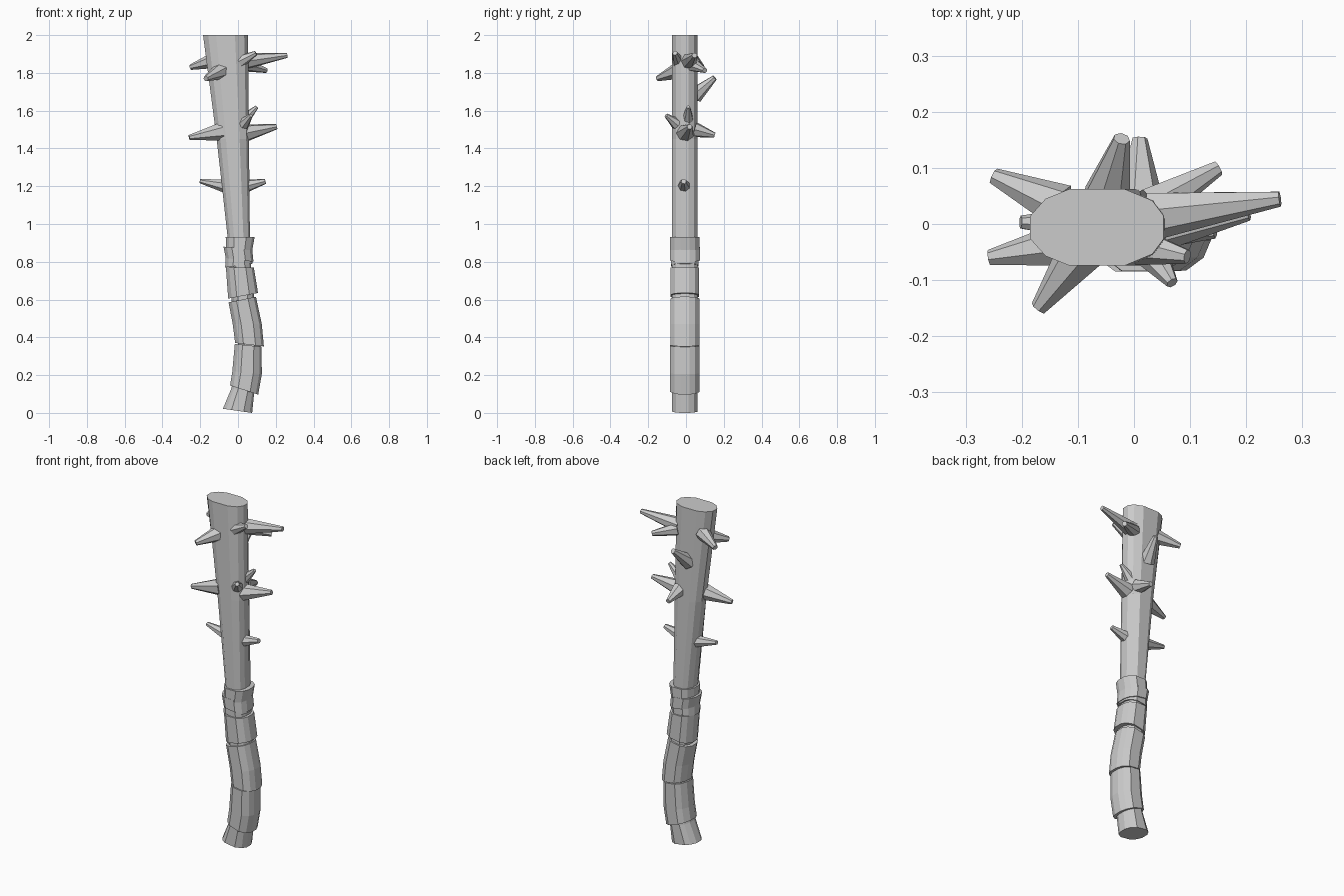
import bpy, bmesh
from math import cos, sin, tau
from mathutils import Vector

# Twelve-sided flattened cross-section, unit half-width and half-depth
SECTION = [(1, -.3), (1, .3), (.83, .7), (.42, 1), (-.42, 1), (-.77, .75),
           (-1, .3), (-1, -.3), (-.77, -.75), (-.42, -1), (.42, -1), (.83, -.7)]


def make_object(name, loops):
    """Skin a stack of equal-length loops and cap both ends."""
    bm = bmesh.new()
    rings = [[bm.verts.new(p) for p in loop] for loop in loops]
    n = len(rings[0])
    for a, b in zip(rings, rings[1:]):
        for i in range(n):
            j = (i + 1) % n
            bm.faces.new((a[i], a[j], b[j], b[i]))
    bm.faces.new(rings[0][::-1])
    bm.faces.new(rings[-1])
    bmesh.ops.recalc_face_normals(bm, faces=bm.faces)
    mesh = bpy.data.meshes.new(name)
    bm.to_mesh(mesh)
    bm.free()
    obj = bpy.data.objects.new(name, mesh)
    bpy.context.collection.objects.link(obj)
    return obj


def sleeve(name, rings, depth):
    """Rings are (left x, left z, right x, right z) as seen from the front."""
    loops = []
    for xl, zl, xr, zr in rings:
        loops.append([((xl + xr) / 2 + u * (xr - xl) / 2, -.006 + v * depth,
                       (zl + zr) / 2 + u * (zr - zl) / 2) for u, v in SECTION])
    return make_object(name, loops)


def spike(name, base, tip, r, tip_r, sides=7):
    base, tip = Vector(base), Vector(tip)
    axis = (tip - base).normalized()
    side = axis.cross(Vector((0, 0, 1))).normalized()
    up = side.cross(axis)
    loops = [[c + side * rad * cos(tau * i / sides) + up * rad * sin(tau * i / sides)
              for i in range(sides)] for c, rad in ((base, r), (tip, tip_r))]
    return make_object(name, loops)


# Wooden club body with bent handle
sleeve("club_shaft", [
    (-.08, .022, .075, 0), (-.035, .13, .085, .1), (-.015, .22, .105, .2),
    (0, .37, .118, .355), (-.015, .48, .108, .47), (-.035, .6, .085, .62),
    (-.045, .77, .07, .77), (-.055, .93, .063, .93), (-.113, 1.45, .058, 1.45),
    (-.185, 2, .053, 2)], .068)

# Overlapping grip wraps
wraps = [
    ([(-.065, .93, .088, .93), (-.062, .87, .075, .86)], .078),
    ([(-.077, .88, .075, .87), (-.065, .82, .082, .80)], .079),
    ([(-.065, .83, .075, .82), (-.068, .77, .078, .79)], .073),
    ([(-.064, .77, .084, .77), (-.052, .605, .106, .635)], .076),
    ([(-.05, .585, .095, .615), (-.028, .47, .126, .47), (-.015, .37, .137, .352)], .077),
    ([(-.017, .365, .125, .35), (-.03, .22, .126, .205), (-.042, .145, .107, .097)], .078),
]
for i, (rings, depth) in enumerate(wraps):
    sleeve(f"grip_wrap_{i + 1}", rings, depth)

# Blunt spikes: base, tip, base radius, tip radius
spikes = [
    ((.03, .015, 1.86), (.26, .045, 1.893), .045, .014),
    ((.03, .03, 1.845), (.15, .10, 1.813), .038, .014),
    ((.03, -.005, 1.48), (.205, .02, 1.515), .05, .014),
    ((.04, -.01, 1.20), (.145, -.012, 1.226), .035, .014),
    ((.03, .01, 1.55), (.10, .012, 1.62), .032, .010),
    ((.01, -.04, 1.86), (.095, -.058, 1.905), .034, .013),
    ((.03, -.05, 1.53), (.068, -.105, 1.575), .032, .011),
    ((-.09, -.045, 1.81), (-.17, -.15, 1.77), .045, .015),
    ((-.085, -.03, 1.49), (-.258, -.06, 1.458), .05, .014),
    ((-.13, .03, 1.865), (-.25, .085, 1.83), .042, .015),
    ((-.07, 0, 1.20), (-.202, .003, 1.228), .035, .012),
    ((-.05, .045, 1.68), (-.022, .152, 1.775), .045, .015),
    ((.01, .045, 1.50), (.01, .152, 1.47), .042, .014),
]
for i, s in enumerate(spikes):
    spike(f"spike_{i + 1}", *s)
